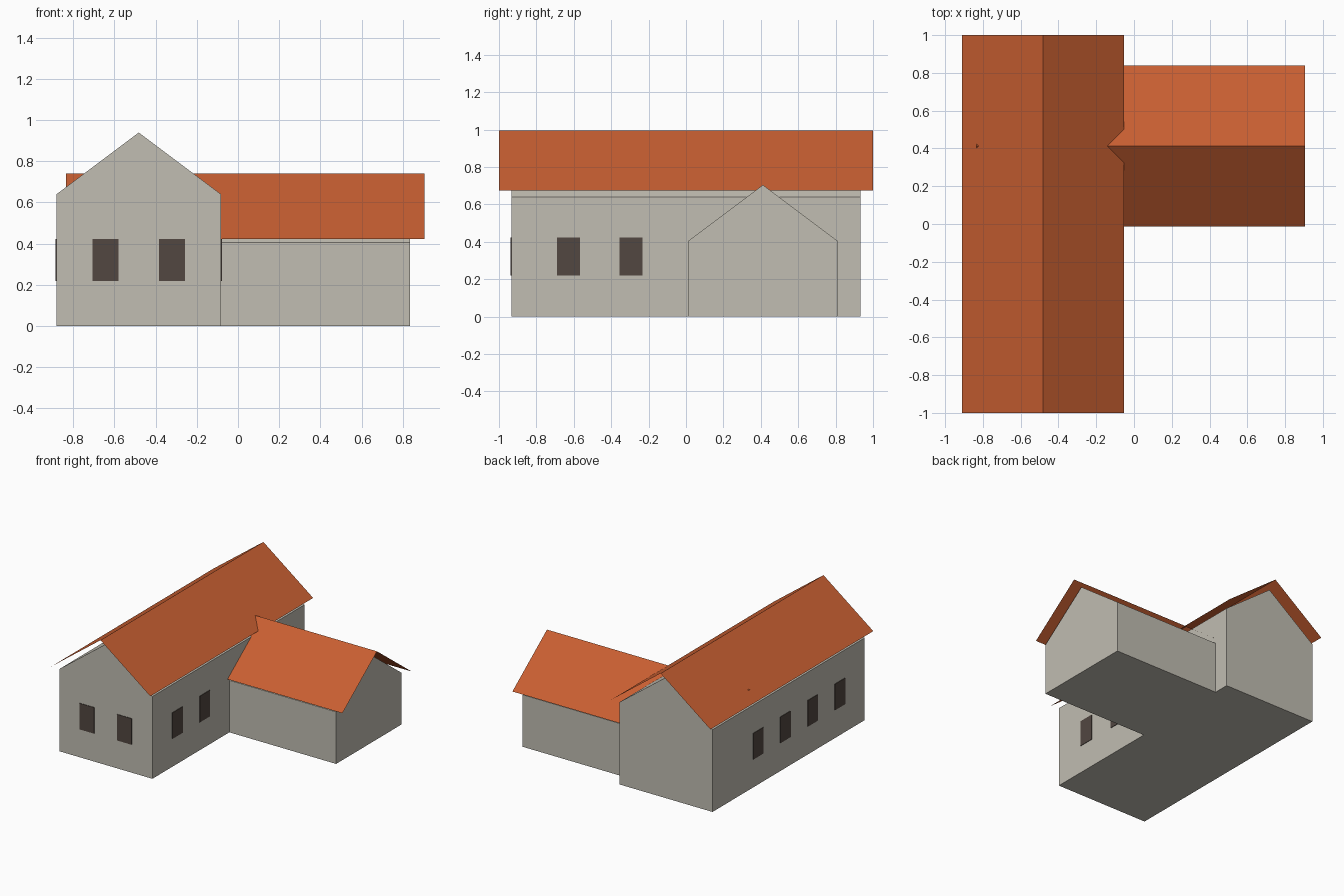
import bpy, bmesh
from mathutils import Vector

if "Cube" in bpy.data.objects:
    bpy.data.objects.remove(bpy.data.objects["Cube"])


def material(name, rgb):
    m = bpy.data.materials.new(name)
    m.diffuse_color = (*rgb, 1)
    m.use_nodes = True
    m.node_tree.nodes["Principled BSDF"].inputs["Base Color"].default_value = m.diffuse_color
    return m


STONE = material("stone wall", (0.533, 0.509, 0.445))
TILE = material("roof tile", (0.578, 0.114, 0.031))
GLASS = material("dark window", (0.084, 0.063, 0.053))

SLOPE = 0.75


def extrude_profile(name, profile, start, end, along, mat, closed):
    """Sweep a (across, height) profile along 'x' or 'y'."""
    def place(t, u, z):
        return Vector((t, u, z)) if along == "x" else Vector((u, t, z))
    bm = bmesh.new()
    a = [bm.verts.new(place(start, u, z)) for u, z in profile]
    b = [bm.verts.new(place(end, u, z)) for u, z in profile]
    n = len(profile)
    for i in range(n if closed else n - 1):
        j = (i + 1) % n
        bm.faces.new((a[i], a[j], b[j], b[i]))
    if closed:
        bm.faces.new(a)
        bm.faces.new(b)
        bmesh.ops.recalc_face_normals(bm, faces=bm.faces)
    else:
        bm.normal_update()
        for f in bm.faces:      # roof sheets face upwards
            if f.normal.z < 0:
                f.normal_flip()
    mesh = bpy.data.meshes.new(name)
    bm.to_mesh(mesh)
    bm.free()
    mesh.materials.append(mat)
    obj = bpy.data.objects.new(name, mesh)
    bpy.context.collection.objects.link(obj)
    return obj


def gable_walls(name, mid, half, eave, start, end, along):
    profile = [(mid - half, 0), (mid + half, 0), (mid + half, eave),
               (mid, eave + half * SLOPE), (mid - half, eave)]
    return extrude_profile(name, profile, start, end, along, STONE, True)


def gable_roof(name, mid, half, ridge, start, end, along):
    low = ridge - half * SLOPE
    profile = [(mid - half, low), (mid, ridge), (mid + half, low)]
    return extrude_profile(name, profile, start, end, along, TILE, False)


def window(name, x, y, size):
    bpy.ops.mesh.primitive_cube_add(size=1, location=(x, y, 0.32))
    obj = bpy.context.object
    obj.name = name
    for v in obj.data.vertices:
        v.co = v.co * Vector(size)
    obj.data.materials.append(GLASS)


# Main hall
MID, HALF, END = -0.482, 0.40, 0.934
gable_walls("main_walls", MID, HALF, 0.639, -END, END, "y")
gable_roof("main_roof", MID, 0.428, 0.995, -1.0, 1.0, "y")

# Side wing, its roof running right through the main roof
gable_walls("wing_walls", 0.411, 0.40, 0.404, -0.30, 0.836, "x")
gable_roof("wing_roof", 0.413, 0.425, 0.740, -0.834, 0.906, "x")

# Windows: two in the front gable, rows along the long walls
W, H, T = 0.125, 0.203, 0.008
for i, side in enumerate((-1, 1)):
    window(f"front_window_{i + 1}", MID + side * 0.161, -END, (W, T, H))
for i in range(4):
    y = -0.628 + i * 0.334
    window(f"left_window_{i + 1}", MID - HALF, y, (T, W, H))
    if i < 2:                   # the wing covers the rest of this wall
        window(f"right_window_{i + 1}", MID + HALF, y, (T, W, H))
